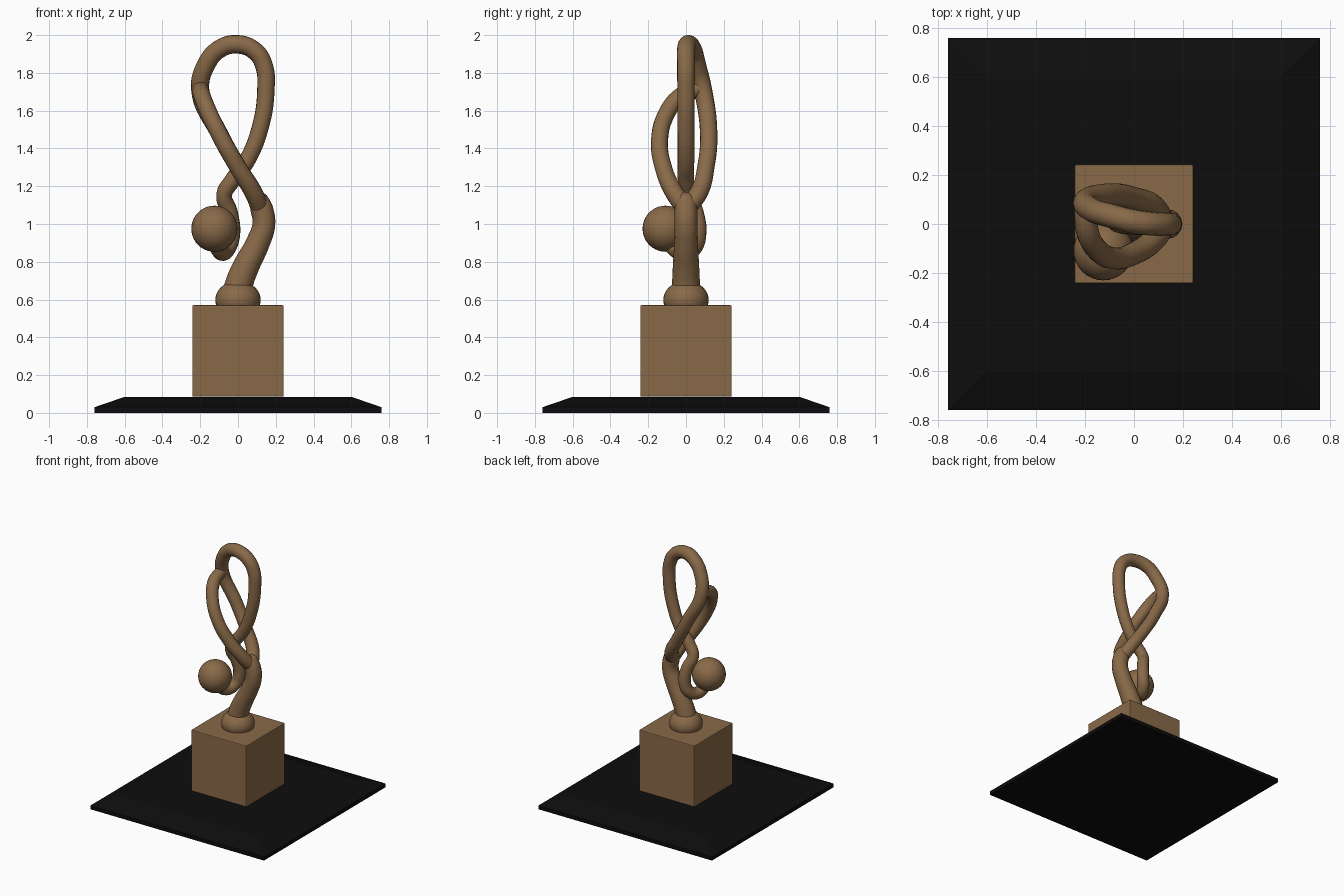
import bpy
import bmesh

cube = bpy.data.objects.get("Cube")
if cube:
    bpy.data.objects.remove(cube, do_unlink=True)


def material(name, color):
    m = bpy.data.materials.new(name)
    m.use_nodes = True
    m.diffuse_color = color
    m.node_tree.nodes["Principled BSDF"].inputs["Base Color"].default_value = color
    return m


bronze = material("bronze", (0.25, 0.143, 0.065, 1))
black = material("black", (0.004, 0.004, 0.004, 1))


def smooth(obj):
    bpy.ops.object.select_all(action='DESELECT')
    obj.select_set(True)
    bpy.context.view_layer.objects.active = obj
    bpy.ops.object.shade_smooth_by_angle()


def tube(name, points):
    """Smooth round tube through (x, y, z, radius) points."""
    curve = bpy.data.curves.new(name, 'CURVE')
    curve.dimensions = '3D'
    curve.bevel_depth = 1
    curve.bevel_resolution = 6
    curve.resolution_u = 10
    curve.use_fill_caps = True
    spline = curve.splines.new('BEZIER')
    spline.bezier_points.add(len(points) - 1)
    for bp, (x, y, z, r) in zip(spline.bezier_points, points):
        bp.co = (x, y, z)
        bp.radius = r
        bp.handle_left_type = bp.handle_right_type = 'AUTO'
    obj = bpy.data.objects.new(name, curve)
    bpy.context.collection.objects.link(obj)
    bpy.ops.object.select_all(action='DESELECT')
    obj.select_set(True)
    bpy.context.view_layer.objects.active = obj
    bpy.ops.object.convert(target='MESH')
    obj = bpy.context.object
    obj.data.materials.clear()
    obj.data.materials.append(bronze)
    smooth(obj)


def ball(name, center, radius, height=1):
    bpy.ops.mesh.primitive_uv_sphere_add(segments=32, ring_count=20, radius=radius, location=center)
    obj = bpy.context.object
    obj.name = name
    obj.scale.z = height
    obj.data.materials.append(bronze)
    smooth(obj)


# Plinth plate: straight rim, then sloping sides to a flat top
bm = bmesh.new()
rings = [[bm.verts.new((sx * h, sy * h, z)) for sx, sy in ((-1, -1), (1, -1), (1, 1), (-1, 1))]
         for h, z in ((0.76, 0), (0.76, 0.03), (0.6, 0.085))]
bm.faces.new(rings[0][::-1])
bm.faces.new(rings[-1])
for low, high in zip(rings, rings[1:]):
    for i in range(4):
        j = (i + 1) % 4
        bm.faces.new((low[i], low[j], high[j], high[i]))
mesh = bpy.data.meshes.new("base_plate")
bm.to_mesh(mesh)
bm.free()
mesh.materials.append(black)
bpy.context.collection.objects.link(bpy.data.objects.new("base_plate", mesh))

# Pedestal block with softened edges
bpy.ops.mesh.primitive_cube_add(size=0.484, location=(0, 0, 0.328))
block = bpy.context.object
block.name = "pedestal_block"
block.data.materials.append(bronze)
bevel = block.modifiers.new("soft_edges", 'BEVEL')
bevel.width = 0.006
bevel.segments = 2

# Rounded foot and the hanging ball
ball("foot", (0, 0, 0.598), 0.12, 0.84)
ball("ball", (-0.125, -0.108, 0.975), 0.122)

# Trunk up to the fork
tube("trunk", [(-0.01, 0, 0.6, 0.08), (0.005, 0, 0.68, 0.074), (0.04, 0, 0.77, 0.07),
               (0.105, 0, 0.9, 0.063), (0.137, 0, 1.0, 0.06), (0.125, 0, 1.08, 0.06),
               (0.105, 0, 1.13, 0.052), (0.09, 0, 1.155, 0.03)])

# Front branch, rejoining the loop at upper left
tube("front_branch", [(0.12, 0, 1.08, 0.05), (0.08, -0.065, 1.17, 0.048), (0.0, -0.12, 1.3, 0.046),
                      (-0.08, -0.14, 1.44, 0.045), (-0.15, -0.105, 1.58, 0.045),
                      (-0.19, -0.03, 1.675, 0.046), (-0.2, 0.08, 1.72, 0.044)])

# Back branch, continuing over the top, down the left side and curling under the ball
tube("back_branch_loop_and_tail", [
    (0.12, 0, 1.08, 0.05), (0.08, 0.07, 1.17, 0.048), (0.0, 0.105, 1.3, 0.046),
    (-0.1, 0.12, 1.48, 0.046), (-0.2, 0.09, 1.71, 0.048), (-0.165, 0.055, 1.85, 0.049),
    (-0.1, 0.035, 1.925, 0.049), (0.0, 0.01, 1.951, 0.049), (0.09, 0, 1.915, 0.048),
    (0.137, 0, 1.84, 0.047), (0.147, 0, 1.7, 0.046), (0.12, 0, 1.52, 0.045),
    (0.05, 0, 1.34, 0.044), (-0.03, 0, 1.23, 0.043), (-0.073, 0.015, 1.155, 0.042),
    (-0.045, 0.05, 1.06, 0.044), (-0.033, 0.063, 0.95, 0.045), (-0.055, 0.04, 0.875, 0.045),
    (-0.085, -0.02, 0.85, 0.045), (-0.115, -0.09, 0.9, 0.045)])
